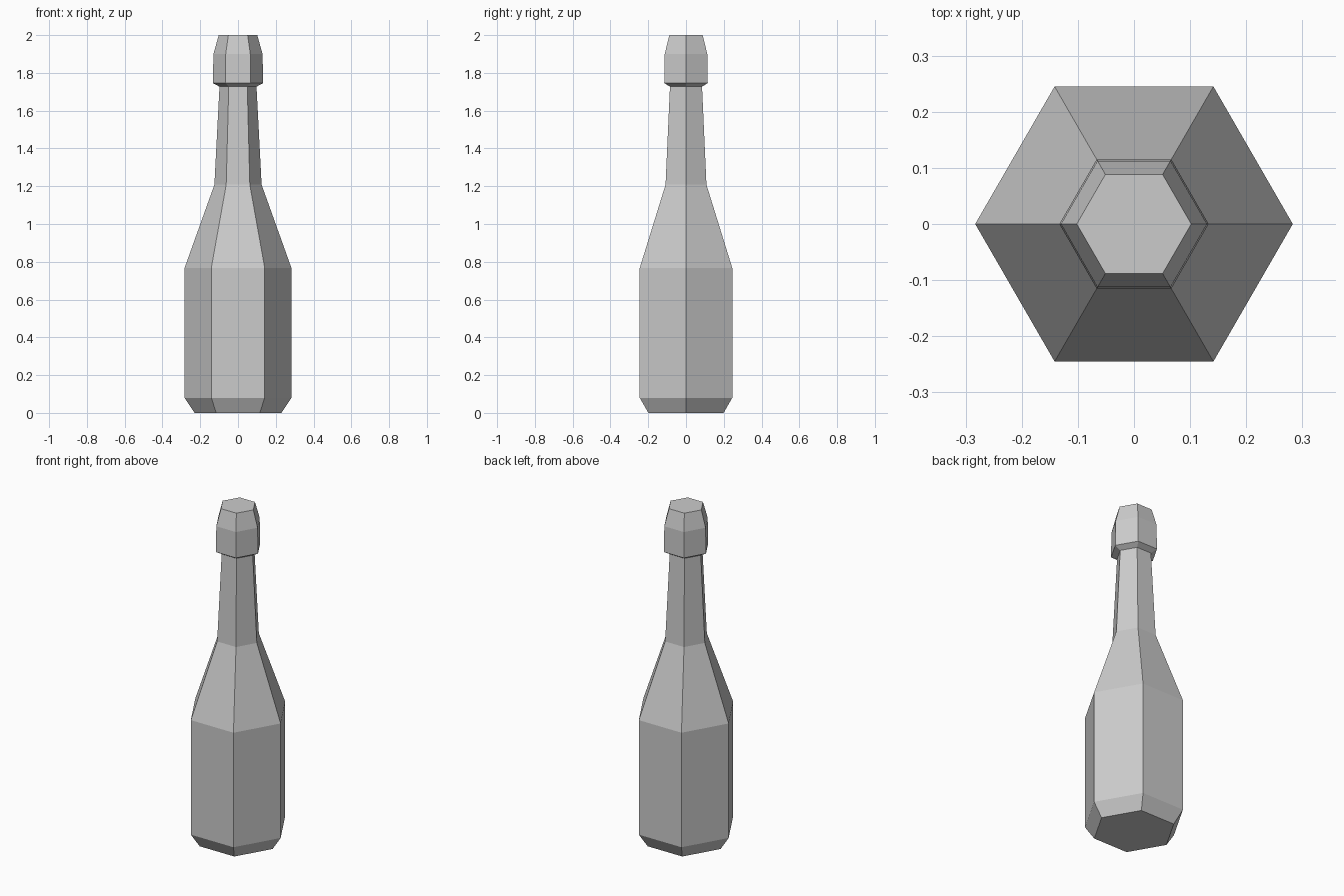
import bpy, bmesh
from math import cos, sin, pi

if "Cube" in bpy.data.objects:
    bpy.data.objects.remove(bpy.data.objects["Cube"])

SIDES = 6


def lathe(name, profile, close_bottom=False, close_top=False):
    """Revolve (radius, z) points into a flat-shaded six-sided shell."""
    bm = bmesh.new()
    rings = [[bm.verts.new((r * cos(2 * pi * i / SIDES), r * sin(2 * pi * i / SIDES), z))
              for i in range(SIDES)] for r, z in profile]
    for low, high in zip(rings, rings[1:]):
        for i in range(SIDES):
            j = (i + 1) % SIDES
            bm.faces.new((low[i], low[j], high[j], high[i]))
    if close_bottom:
        bm.faces.new(rings[0][::-1])
    if close_top:
        bm.faces.new(rings[-1])
    mesh = bpy.data.meshes.new(name)
    bm.to_mesh(mesh)
    bm.free()
    obj = bpy.data.objects.new(name, mesh)
    bpy.context.collection.objects.link(obj)
    return obj


# Bottle: chamfered base, straight body, sloped shoulder, tapering neck
lathe("bottle_body",
      [(0.23, 0), (0.283, 0.08), (0.283, 0.767), (0.125, 1.208), (0.098, 1.727)],
      close_bottom=True)

# Cap: flared underside, collar, tapered flat top
lathe("bottle_cap",
      [(0.098, 1.727), (0.133, 1.746), (0.13, 1.90), (0.102, 2.0)],
      close_top=True)
